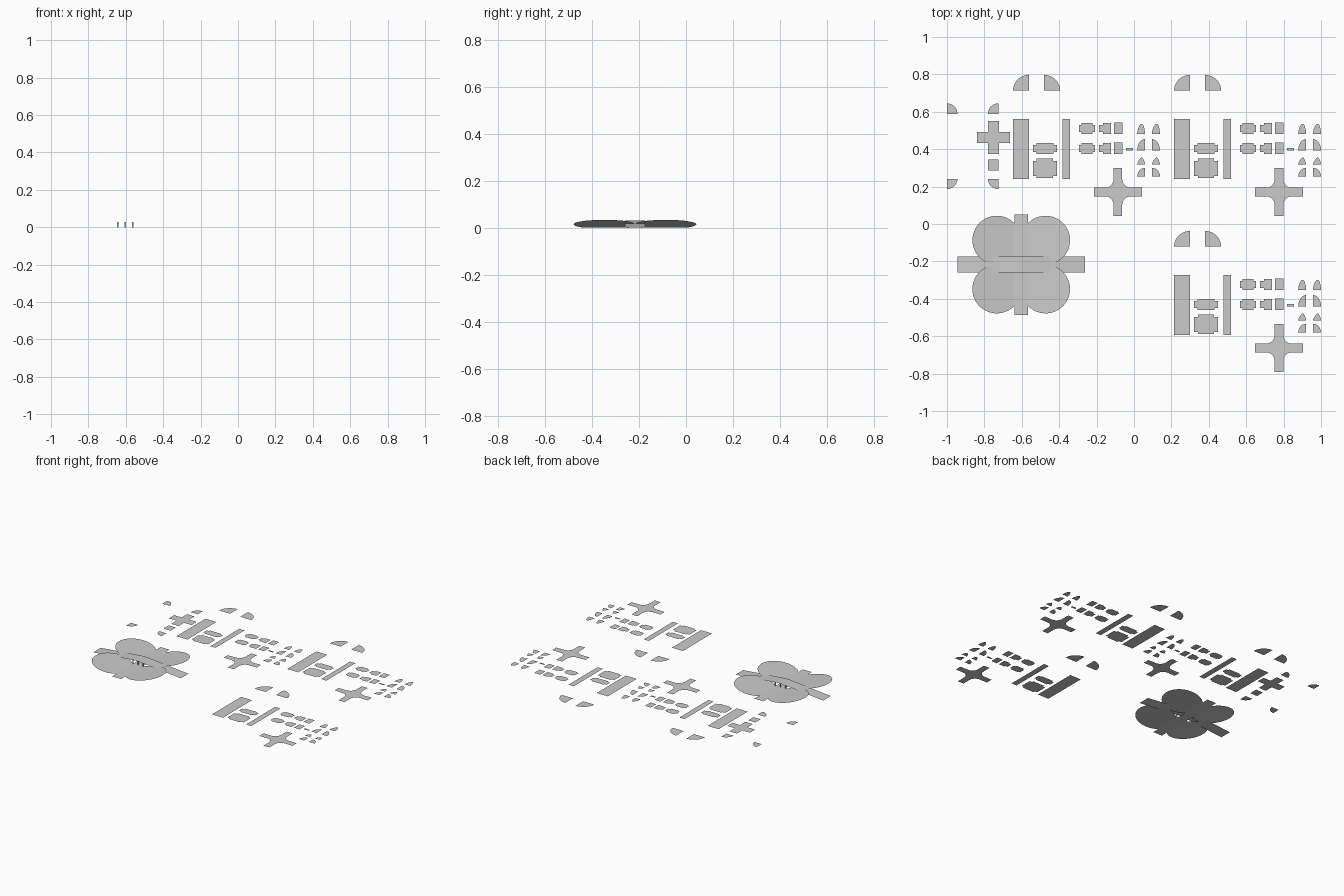
import bpy, bmesh, math

if "Cube" in bpy.data.objects:
    bpy.data.objects.remove(bpy.data.objects["Cube"])

Z = 0.004      # height of the flat sheets
DY = -0.005    # shift of the whole layout


def make_object(name, bm, loc):
    me = bpy.data.meshes.new(name)
    bm.to_mesh(me)
    bm.free()
    ob = bpy.data.objects.new(name, me)
    ob.location = (loc[0], loc[1] + DY, 0)
    bpy.context.collection.objects.link(ob)
    return ob


def sheet(name, pts, z=Z, loc=(0, 0)):
    """Flat one-face surface from an outline."""
    bm = bmesh.new()
    f = bm.faces.new([bm.verts.new((x, y, z)) for x, y in pts])
    f.normal_update()
    if f.normal.z < 0:
        f.normal_flip()
    return make_object(name, bm, loc)


def rect(x0, x1, y0, y1):
    return [(x0, y0), (x1, y0), (x1, y1), (x0, y1)]


def quarter(cx, cy, rx, ry, n=10):
    """Pie corner; the signs of rx and ry choose the quadrant."""
    return [(cx, cy)] + [(cx + rx * math.cos(i * math.pi / 2 / n),
                          cy + ry * math.sin(i * math.pi / 2 / n)) for i in range(n + 1)]


def bay(x0, x1, y0, y1, dl, dr, dy):
    """Rectangle with shorter tabs of width dl, dr on its ends."""
    pts = [(x0 + dl, y0), (x1 - dr, y0)]
    if dr:
        pts += [(x1 - dr, y0 + dy), (x1, y0 + dy), (x1, y1 - dy), (x1 - dr, y1 - dy)]
    pts += [(x1 - dr, y1), (x0 + dl, y1)]
    if dl:
        pts += [(x0 + dl, y1 - dy), (x0, y1 - dy), (x0, y0 + dy), (x0 + dl, y0 + dy)]
    return pts


def dome(x0, x1, y0, y1, apex, p, n=6):
    """Pointed arch with a flat base; a larger p gives a sharper point."""
    h = y1 - y0
    arc = [(math.cos(i * math.pi / 2 / n) ** p, math.sin(i * math.pi / 2 / n) ** p)
           for i in range(n + 1)]
    right = [(apex + (x1 - apex) * c, y0 + h * s) for c, s in arc]
    left = [(apex + (x0 - apex) * c, y0 + h * s) for c, s in arc[-2::-1]]
    return right + left


def crossing(a, w, r, n=6):
    """Four-way junction with rounded inner corners."""
    q = [(a, w)]
    for i in range(n + 1):
        t = math.pi * 1.5 - i * math.pi / 2 / n
        q.append((w + r + r * math.cos(t), w + r + r * math.sin(t)))
    q.append((w, a))
    pts = []
    for c, s in ((1, 0), (0, 1), (-1, 0), (0, -1)):
        pts += [(x * c - y * s, x * s + y * c) for x, y in q]
    return pts


def road_set(dx, dy):
    """One complete set of loose road tiles."""
    def put(name, pts):
        return sheet(name, pts, Z, (dx, dy))
    put("large_corner_left", quarter(.30, .718, -.086, .084))
    put("large_corner_right", quarter(.38, .718, .086, .084))
    put("wide_road", rect(.214, .30, .245, .567))
    put("narrow_road", rect(.478, .519, .245, .567))
    put("lane_bay", bay(.321, .449, .38, .438, .018, .018, .01))
    put("wide_lane_bay", bay(.321, .449, .25, .354, .02, .02, .012))
    for y in (.487, .380):
        put("double_tab_tile", bay(.567, .652, y, y + .057, .012, .014, .009))
        put("single_tab_tile", bay(.674, .738, y, y + .057, .02, 0, .009))
        put("plain_tile", rect(.755, .80, y, y + .06))
    put("filler_tile", rect(.818, .856, .397, .412))
    # small curved corner tiles, in left and right pairs
    for side, x0, x1, apex in (("left", .878, .92, .903), ("right", .957, 1.0, .983)):
        put("arch_" + side, dome(x0, x1, .486, .541, apex, 1.1))
        put("low_arch_" + side, dome(x0, x1, .324, .361, apex, 1.4))
        cx, rx = (x1, x0 - x1) if side == "left" else (x0, x1 - x0)
        put("tall_corner_" + side, quarter(cx, .397, rx, .062))
        put("small_corner_" + side, quarter(cx, .259, rx, .046))
    sheet("rounded_crossroad", crossing(.129, .023, .046), Z, (dx + .775, dy + .176))


for off in ((0, 0), (-.861, 0), (0, -.834)):
    road_set(*off)

# plain square junction with four separate corners
sheet("square_crossroad", crossing(.088, .029, .0005, 1), Z, (-.752, .467))
sheet("square_tile", rect(-.781, -.725, .292, .350))
for cx, cy, rx, ry in ((-1, .594, .056, .056), (-.725, .594, -.056, .056),
                       (-1, .245, .056, -.053), (-.725, .245, -.056, -.053)):
    sheet("pavement_corner", quarter(cx, cy, rx, ry))

# interchange: a ground road, an overpass and four tilted round ramps
CX, CY, R = -.603, -.212, .1305
sheet("interchange_cross_road", rect(-.035, .035, -.269, .269), .002, (CX, CY))

bm = bmesh.new()
rows = [[bm.verts.new((x, y, z)) for y in (-.042, .042)]
        for x, z in ((-.34, .002), (-.02, .032), (.02, .032), (.34, .002))]
for a, b in zip(rows, rows[1:]):
    bm.faces.new((a[0], b[0], b[1], a[1]))
make_object("overpass_road", bm, (CX, CY))


def ramp(sx, sy):
    """Round ramp rising away from the ground road."""
    bm = bmesh.new()
    bmesh.ops.create_circle(bm, cap_ends=True, radius=R, segments=48)
    for v in bm.verts:
        v.co.x += sx * R
        v.co.y += sy * R
    bmesh.ops.bisect_plane(bm, geom=bm.verts[:] + bm.edges[:] + bm.faces[:],
                           plane_co=(sx * .045, 0, 0), plane_no=(1, 0, 0))
    for v in bm.verts:
        v.co.z = .0035 + max(0, abs(v.co.x) - .045) * .147
    make_object("round_ramp", bm, (CX, CY))


for sx in (-1, 1):
    for sy in (-1, 1):
        ramp(sx, sy)

# pillars under the overpass
for x in (-.04, 0, .04):
    for y in (-.03, .03):
        bpy.ops.mesh.primitive_cube_add(size=1, location=(CX + x, CY + DY + y, .0145))
        bpy.context.object.name = "overpass_pillar"
        bpy.context.object.scale = (.006, .006, .029)
